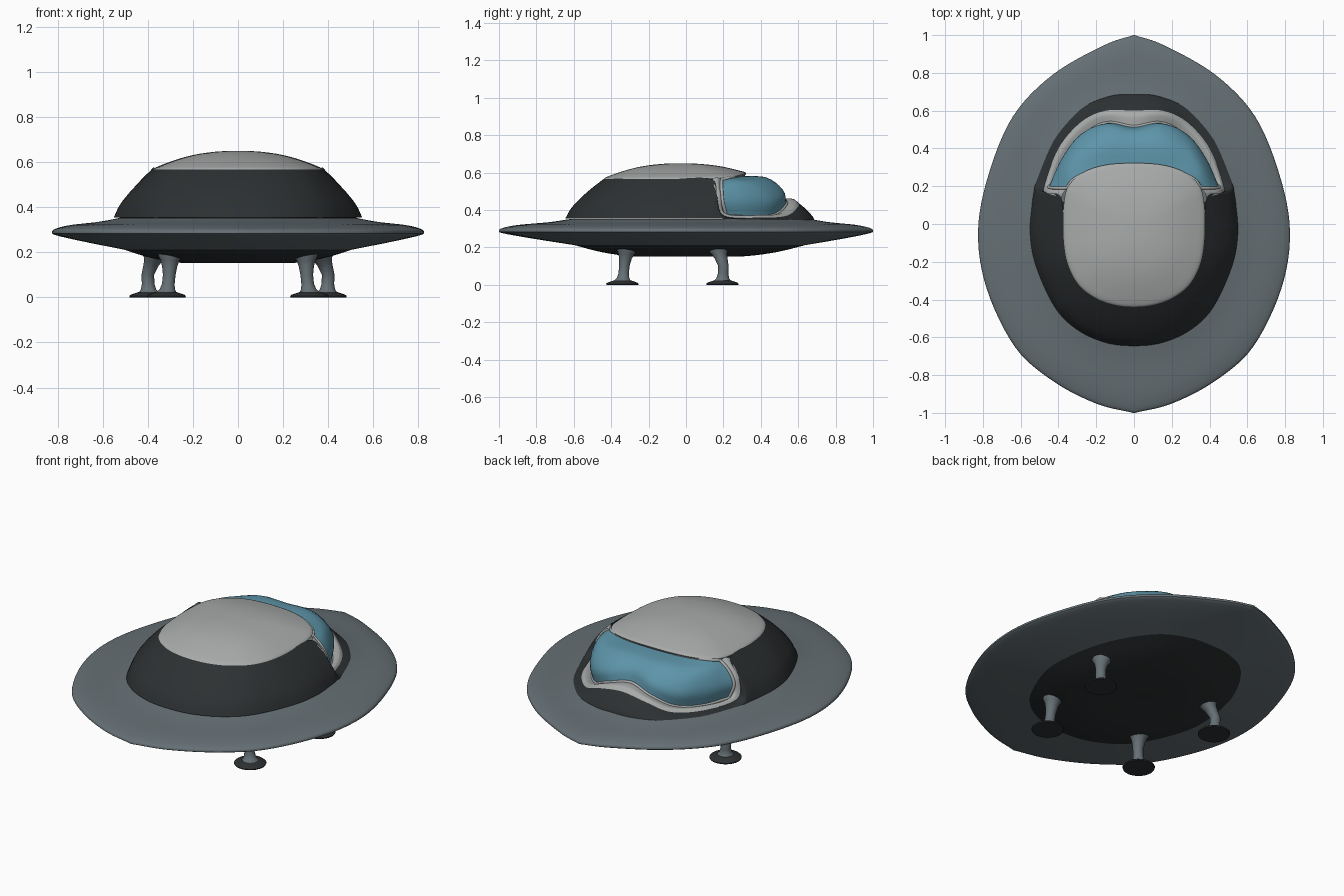
import bpy, bmesh, math
from mathutils import Vector as V

if "Cube" in bpy.data.objects:
    bpy.data.objects.remove(bpy.data.objects["Cube"])


def material(name, rgb):
    m = bpy.data.materials.new(name)
    m.diffuse_color = (*rgb, 1)
    m.use_nodes = True
    m.node_tree.nodes["Principled BSDF"].inputs["Base Color"].default_value = m.diffuse_color
    return m


HULL = material("hull_grey", (0.13, 0.16, 0.175))
DARK = material("dark_grey", (0.026, 0.03, 0.032))
PALE = material("pale_grey", (0.40, 0.41, 0.41))
GLASS = material("blue_glass", (0.11, 0.30, 0.40))


def spline(pts, steps, mirror_ends=False):
    """Catmull-Rom samples; mirror_ends makes ends on x=0 cross it squarely."""
    def ghost(a, b):
        if mirror_ends and abs(a.x) < 1e-6:
            return V((-b.x, b.y, b.z))
        return 2 * a - b
    p = [ghost(pts[0], pts[1])] + list(pts) + [ghost(pts[-1], pts[-2])]
    out = []
    for i in range(1, len(p) - 2):
        a, b, c, d = p[i - 1:i + 3]
        for k in range(steps):
            t = k / steps
            out.append(0.5 * (2 * b + (c - a) * t + (2 * a - 5 * b + 4 * c - d) * t * t
                              + (3 * b - a - 3 * c + d) * t ** 3))
    return out + [pts[-1].copy()]


def finish(name, bm, mat, mirror=True, angle=40):
    me = bpy.data.meshes.new(name)
    bm.to_mesh(me)
    bm.free()
    ob = bpy.data.objects.new(name, me)
    bpy.context.collection.objects.link(ob)
    me.materials.append(mat)
    if mirror:
        mod = ob.modifiers.new("mirror", 'MIRROR')
        mod.merge_threshold = 0.0005
    bpy.ops.object.select_all(action='DESELECT')
    ob.select_set(True)
    bpy.context.view_layer.objects.active = ob
    bpy.ops.object.shade_smooth_by_angle(angle=math.radians(angle))
    return ob


def loft(name, rows, mat, along=6, across=4, round_ends=True, angle=40):
    """Half surface through rows of control points, mirrored over x."""
    rows = [spline(r, along, round_ends) for r in rows]
    cols = [spline(c, across) for c in zip(*rows)]
    bm = bmesh.new()
    g = [[bm.verts.new(p) for p in c] for c in cols]
    for a, b in zip(g, g[1:]):
        for i in range(len(a) - 1):
            bm.faces.new((a[i], b[i], b[i + 1], a[i + 1]))
    bmesh.ops.remove_doubles(bm, verts=bm.verts, dist=1e-5)
    bmesh.ops.recalc_face_normals(bm, faces=bm.faces)
    s = sum(f.normal.dot(f.calc_center_median() - V((0, 0, 0.28))) * f.calc_area()
            for f in bm.faces)
    if s < 0:
        bmesh.ops.reverse_faces(bm, faces=bm.faces)
    return finish(name, bm, mat, angle=angle)


def vecs(pts):
    return [V(p) for p in pts]


def blend(a, b, t, z, s=1.0):
    out = []
    for p, q in zip(a, b):
        r = p.lerp(q, t) * s
        out.append(V((r.x, r.y, z)))
    return out


# Saucer hull: pointed outline blended into the cabin base outline
rim = vecs([(0, 1, 0), (.16, .945, 0), (.43, .79, 0), (.64, .57, 0), (.77, .26, 0),
            (.825, -.04, 0), (.78, -.34, 0), (.63, -.65, 0), (.43, -.83, 0),
            (.2, -.95, 0), (0, -1, 0)])
base = vecs([(0, .69, 0), (.13, .68, 0), (.29, .61, 0), (.42, .45, 0), (.51, .24, 0),
             (.55, -.03, 0), (.52, -.22, 0), (.42, -.44, 0), (.3, -.56, 0),
             (.15, -.628, 0), (0, -.645, 0)])
loft("saucer_hull", [blend(base, rim, 0, .352, .96), blend(base, rim, .25, .335),
                     blend(base, rim, .7, .321), blend(base, rim, .94, .305),
                     blend(base, rim, 1, .29), blend(base, rim, .94, .276),
                     blend(base, rim, .5, .248), blend(base, rim, 0, .212, .92)],
     HULL, round_ends=False)

# Dark belly under the hull
loft("belly", [blend(base, base, 0, z, s) for s, z in
               ((.92, .212), (.7, .175), (.45, .153), (.2, .155), (0, .16))], DARK)

# Dark cabin band, its upper edge dips around the window
window = vecs([(0, .60, .44), (.15, .60, .42), (.28, .54, .37), (.40, .40, .36),
               (.475, .20, .37), (.46, .165, .48), (.385, .14, .565)])
upper = window + vecs([(.37, -.05, .57), (.35, -.2, .57), (.29, -.32, .57),
                       (.2, -.39, .57), (.1, -.425, .57), (0, -.435, .57)])
lower = vecs([(0, .69, .34), (.13, .68, .34), (.29, .61, .342), (.42, .45, .347),
              (.515, .23, .352), (.53, .17, .355), (.54, .10, .355), (.55, -.05, .355),
              (.52, -.22, .355), (.42, -.44, .355), (.3, -.56, .355), (.15, -.628, .355),
              (0, -.645, .355)])
band = []
for t in (0, .25, .5, .75, 1):
    row = []
    for p, q in zip(lower, upper):
        r = p.lerp(q, t ** 1.4)
        row.append(V((r.x, r.y, p.z + (q.z - p.z) * t)))
    band.append(row)
loft("cabin_band", band, DARK, across=3)

# Pale roof dome with a short lip
edge = vecs([(0, .32, .60), (.15, .31, .597), (.27, .27, .588), (.345, .2, .578),
             (.37, .1, .572), (.372, -.05, .57), (.352, -.2, .57), (.292, -.32, .57),
             (.2, -.392, .57), (.1, -.427, .57), (0, -.437, .57)])
mid = V((0, -.03, .65))
dome = [[V((p.x * .98, p.y * .98, p.z - .018)) for p in edge]]
for s in (1, .85, .65, .45, .22, 0):
    dome.append([V((p.x * s, mid.y + (p.y - mid.y) * s, .65 - (.65 - p.z) * s ** 2.3))
                 for p in edge])
loft("roof_dome", dome, PALE)

# Wraparound window: rows run from the top edge down to the bottom edge
glass_rows = [vecs(r) for r in (
    [(0, .30, .582), (.14, .30, .582), (.24, .275, .578), (.32, .235, .572), (.355, .19, .562)],
    [(0, .42, .574), (.15, .43, .572), (.28, .39, .55), (.36, .30, .54), (.41, .19, .52)],
    [(0, .49, .53), (.155, .52, .50), (.29, .465, .46), (.385, .34, .45), (.45, .195, .45)],
    [(0, .515, .46), (.14, .535, .43), (.26, .475, .375), (.36, .36, .362), (.43, .215, .37)])]
loft("window_glass", glass_rows, GLASS)

# Pale window frame: sill strip between the band edge and the glass
inner = glass_rows[3] + vecs([(.435, .195, .46), (.355, .19, .562)])
crest = [p.lerp(q, .4) + V((0, .006, .012)) for p, q in zip(window, inner)]
loft("window_sill", [window, crest, inner], PALE)

# Rounded trim around the whole glass edge
half = (spline(glass_rows[0], 6, True)
        + spline([r[-1] for r in glass_rows], 5)[1:-1]
        + spline(glass_rows[3], 6, True)[::-1])
loop = half + [V((-p.x, p.y, p.z)) for p in half[-2:0:-1]]
cu = bpy.data.curves.new("window_trim", 'CURVE')
cu.dimensions = '3D'
cu.bevel_depth = 0.009
cu.bevel_resolution = 2
sp = cu.splines.new('POLY')
sp.points.add(len(loop) - 1)
for pt, p in zip(sp.points, loop):
    pt.co = (*p, 1)
sp.use_cyclic_u = True
cu.materials.append(PALE)
bpy.context.collection.objects.link(bpy.data.objects.new("window_trim", cu))


def tube(name, rings, mat, n=24):
    """Stack of horizontal rings (x, y, z, radius), capped and mirrored."""
    bm = bmesh.new()
    loops = [[bm.verts.new((x + r * math.cos(math.tau * i / n),
                            y + r * math.sin(math.tau * i / n), z)) for i in range(n)]
             for x, y, z, r in rings]
    for a, b in zip(loops, loops[1:]):
        for i in range(n):
            bm.faces.new((a[i], a[i - 1], b[i - 1], b[i]))
    bm.faces.new(loops[0])
    bm.faces.new(loops[-1])
    bmesh.ops.recalc_face_normals(bm, faces=bm.faces)
    return finish(name, bm, mat)


# Landing legs and flat feet: path goes top, knee, foot
for tag, top, knee, foot in (("front", (.30, -.315), (.305, -.33), (.318, -.34)),
                             ("rear", (.365, .17), (.40, .20), (.395, .195))):
    tx, kx, fx = V(top), V(knee), V(foot)
    path = [(tx, .205, .056), (tx, .185, .054), (tx.lerp(kx, .25), .165, .042),
            (tx.lerp(kx, .6), .14, .034), (kx, .10, .028), (kx.lerp(fx, .3), .06, .028),
            (kx.lerp(fx, .7), .035, .034), (fx, .022, .045), (fx, .012, .06)]
    tube(tag + "_legs", [(p.x, p.y, z, r) for p, z, r in path], HULL)
    tube(tag + "_feet", [(fx.x, fx.y, z, r) for z, r in
                         ((.024, .045), (.012, .08), (.006, .087), (0, .085))], DARK)
